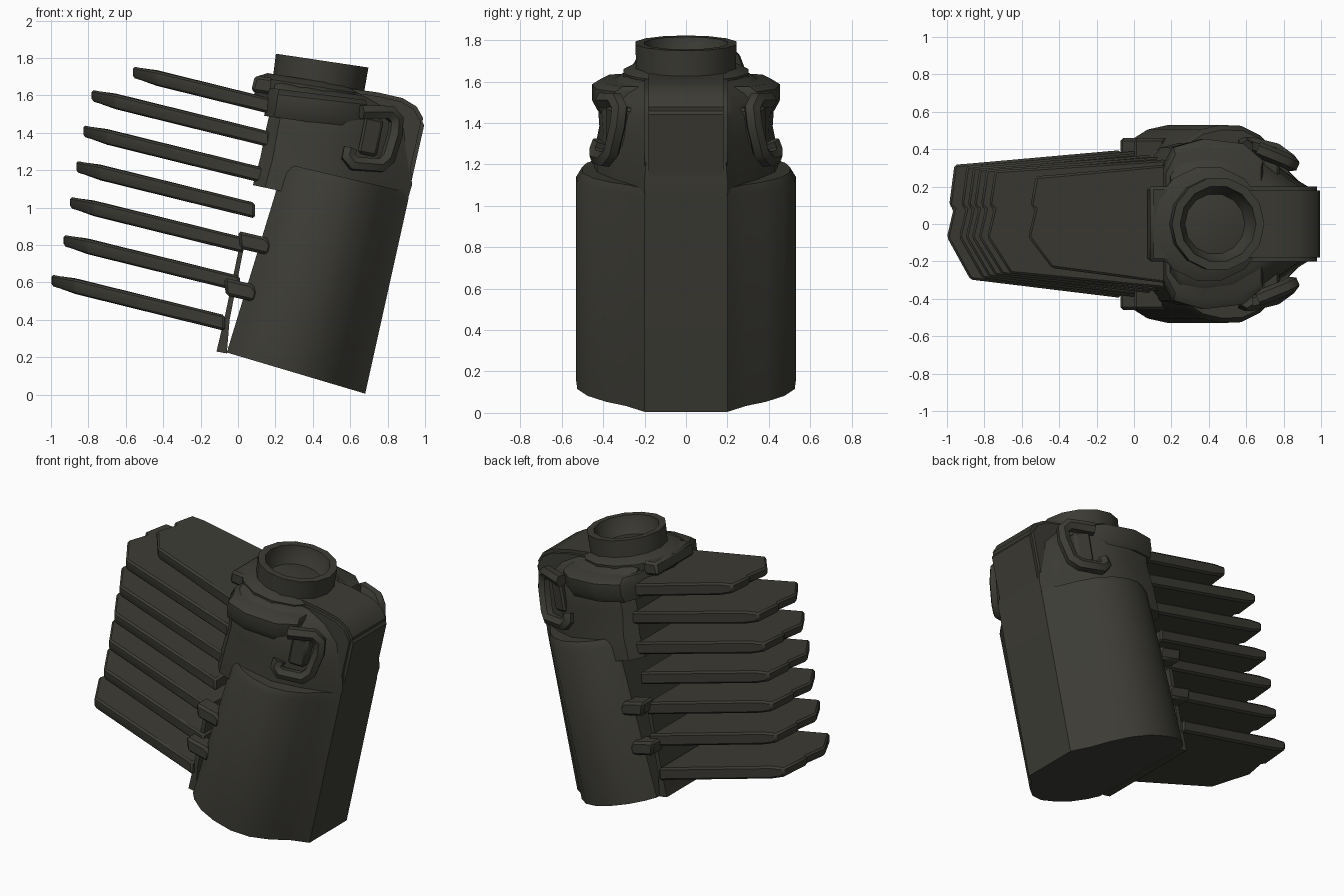
import bpy, bmesh, math
from mathutils import Vector, Matrix

if "Cube" in bpy.data.objects:
    bpy.data.objects.remove(bpy.data.objects["Cube"])

mat = bpy.data.materials.new("dark_olive_grey")
mat.diffuse_color = (0.045, 0.044, 0.035, 1)
mat.use_nodes = True
mat.node_tree.nodes["Principled BSDF"].inputs["Base Color"].default_value = mat.diffuse_color


def finish(name, verts, faces, bevel=0.0, segs=1, angle=35):
    me = bpy.data.meshes.new(name)
    me.from_pydata([tuple(v) for v in verts], [], faces)
    bm = bmesh.new()
    bm.from_mesh(me)
    bmesh.ops.recalc_face_normals(bm, faces=bm.faces[:])
    if bevel:
        edges = [e for e in bm.edges if len(e.link_faces) == 2
                 and e.calc_face_angle(0) > math.radians(40)]
        bmesh.ops.bevel(bm, geom=edges, offset=bevel, segments=segs,
                        affect='EDGES', clamp_overlap=True)
    bm.to_mesh(me)
    bm.free()
    me.shade_smooth()
    me.set_sharp_from_angle(angle=math.radians(angle))
    me.materials.append(mat)
    ob = bpy.data.objects.new(name, me)
    bpy.context.collection.objects.link(ob)
    return ob


def skin(name, rings, **kw):
    """Stack of equal rings, capped at both ends."""
    n = len(rings[0])
    verts = [p for r in rings for p in r]
    faces = [(k * n + i, k * n + (i + 1) % n, (k + 1) * n + (i + 1) % n, (k + 1) * n + i)
             for k in range(len(rings) - 1) for i in range(n)]
    faces += [tuple(range(n)), tuple(range((len(rings) - 1) * n, len(rings) * n))]
    return finish(name, verts, faces, **kw)


def loft(name, half, levels, **kw):
    """Mirrored section (t, y) placed between left and right points of each level."""
    rings = []
    for (x0, z0), (x1, z1), w in levels:
        pts = [(x0 + (x1 - x0) * t, y * w, z0 + (z1 - z0) * t) for t, y in half]
        rings.append(pts + [(x, -y, z) for x, y, z in reversed(pts)])
    return skin(name, rings, **kw)


def prism(name, profile, y0, y1, **kw):
    return skin(name, [[(x, y, z) for x, z in profile] for y in (y0, y1)], **kw)


def lathe(name, profile, centre, tilt, n=14, **kw):
    m = Matrix.Translation(centre) @ Matrix.Rotation(math.radians(tilt), 4, 'Y')
    rings = [[m @ Vector((r * math.cos(2 * math.pi * i / n),
                          r * math.sin(2 * math.pi * i / n), h)) for i in range(n)]
             for r, h in profile]
    return skin(name, rings, **kw)


# main canister: D-shaped section with a flat rib on the right
body = [(0, .40), (.06, .45), (.18, .505), (.33, .53), (.5, .525), (.65, .475),
        (.78, .385), (.87, .29), (1, .2)]
loft("canister", body, [((-.06, .225), (.68, .005), 1), ((.235, 1.19), (.91, 1.04), 1),
                        ((.25, 1.235), (.915, 1.08), .95)])

# head above the canister, narrowing upward
head = [(0, .33), (.08, .41), (.3, .45), (.55, .43), (.75, .34), (.9, .25), (1, .2)]
loft("head", head, [((.08, 1.12), (.88, .95), 1), ((.12, 1.27), (.93, 1.12), 1),
                    ((.15, 1.42), (.92, 1.3), .93), ((.18, 1.55), (.9, 1.42), .95),
                    ((.19, 1.62), (.84, 1.52), .85), ((.2, 1.67), (.78, 1.58), .66)])
flange = [(0, .30), (.1, .41), (.4, .455), (.8, .43), (1, .34)]
loft("head_flange", flange, [((.14, 1.49), (.66, 1.42), .94), ((.15, 1.54), (.68, 1.47), 1),
                             ((.16, 1.61), (.69, 1.55), 1), ((.17, 1.64), (.68, 1.575), .9)])

# back rib running over the shoulder
prism("shoulder_rib", [(.5, 1.05), (.90, 1.02), (1.0, 1.46), (.955, 1.54), (.88, 1.585),
                       (.75, 1.615), (.5, 1.65)], -.2, .2, bevel=.02, segs=2)

# collar and hollow neck
lathe("collar", [(.30, -.1), (.31, .0), (.25, .03)], (.40, 0, 1.65), 9)
prism("collar_lug", [(.07, 1.62), (.09, 1.705), (.4, 1.665), (.4, 1.57)], -.2, .2, bevel=.015)
lathe("neck", [(.245, -.08), (.25, .135), (.205, .135), (.19, .06), (.13, -.02)],
      (.43, 0, 1.652), 8.5)

# hook-shaped handles and side clips, both sides
path = [(.66, .40, 1.51), (.81, .34, 1.51), (.845, .32, 1.47), (.84, .33, 1.39),
        (.80, .36, 1.26), (.76, .39, 1.225), (.62, .425, 1.235), (.59, .425, 1.27),
        (.60, .41, 1.31)]
for side, s in (("front", -1), ("back", 1)):
    cu = bpy.data.curves.new("hook", 'CURVE')
    cu.dimensions = '3D'
    cu.bevel_depth, cu.bevel_resolution, cu.use_fill_caps = .042, 1, True
    sp = cu.splines.new('POLY')
    sp.points.add(len(path) - 1)
    for p, (x, y, z) in zip(sp.points, path):
        p.co = (x, y * s, z, 1)
    tmp = bpy.data.objects.new("hook_tmp", cu)
    bpy.context.collection.objects.link(tmp)
    bpy.context.view_layer.update()
    me = bpy.data.meshes.new_from_object(tmp.evaluated_get(
        bpy.context.evaluated_depsgraph_get()))
    verts = [v.co.copy() for v in me.vertices]
    faces = [tuple(p.vertices) for p in me.polygons]
    bpy.data.objects.remove(tmp)
    finish("handle_" + side, verts, faces, angle=50)
    # raised pad inside the hook
    skin("handle_pad_" + side, [[(.64, s * y0, 1.29), (.74, s * y1, 1.27),
                                 (.78, s * y1, 1.47), (.68, s * y0, 1.49)]
                                for y0, y1 in ((.2, .2), (.39, .355))], bevel=.015)
    for i, (x, z) in enumerate(((.085, .81), (.01, .56))):
        prism("clip_%s_%d" % (side, i), [(x - .085, z + .065), (x + .065, z + .03),
                                         (x + .095, z - .01), (x + .08, z - .065),
                                         (x - .075, z - .03)], s * .34, s * .46, bevel=.015)

# thin plate carrying the lower fins
prism("fin_plate", [(-.115, .23), (-.06, .22), (-.045, .40), (.03, .78), (.005, .78),
                    (-.07, .42)], -.37, .37)

# cooling fins: tip x, tip centre z, root x, tip half width, root half width
fins = [(-.565, 1.725, .20, .25, .32), (-.785, 1.60, .17, .28, .345),
        (-.83, 1.41, .15, .285, .36), (-.867, 1.22, .09, .29, .37),
        (-.90, 1.028, .03, .298, .38), (-.935, .825, .01, .305, .39),
        (-1.0, .612, -.07, .312, .395)]
for i, (x, z, xr, wt, wr) in enumerate(fins):
    outline = [(x + .04, wt + .005, .03), (x + .012, .10, .03), (x + .035, .08, .03),
               (x, -.07, .03), (x + .125, -wt + .015, .038), (xr, -wr, .042),
               (xr, wr, .042), (x + .13, wt + .012, .042)]
    skin("fin_%d" % (i + 1), [[(px, py, z - .247 * (px - x) + s * h)
                               for px, py, h in outline] for s in (-1, 1)], bevel=.012)
